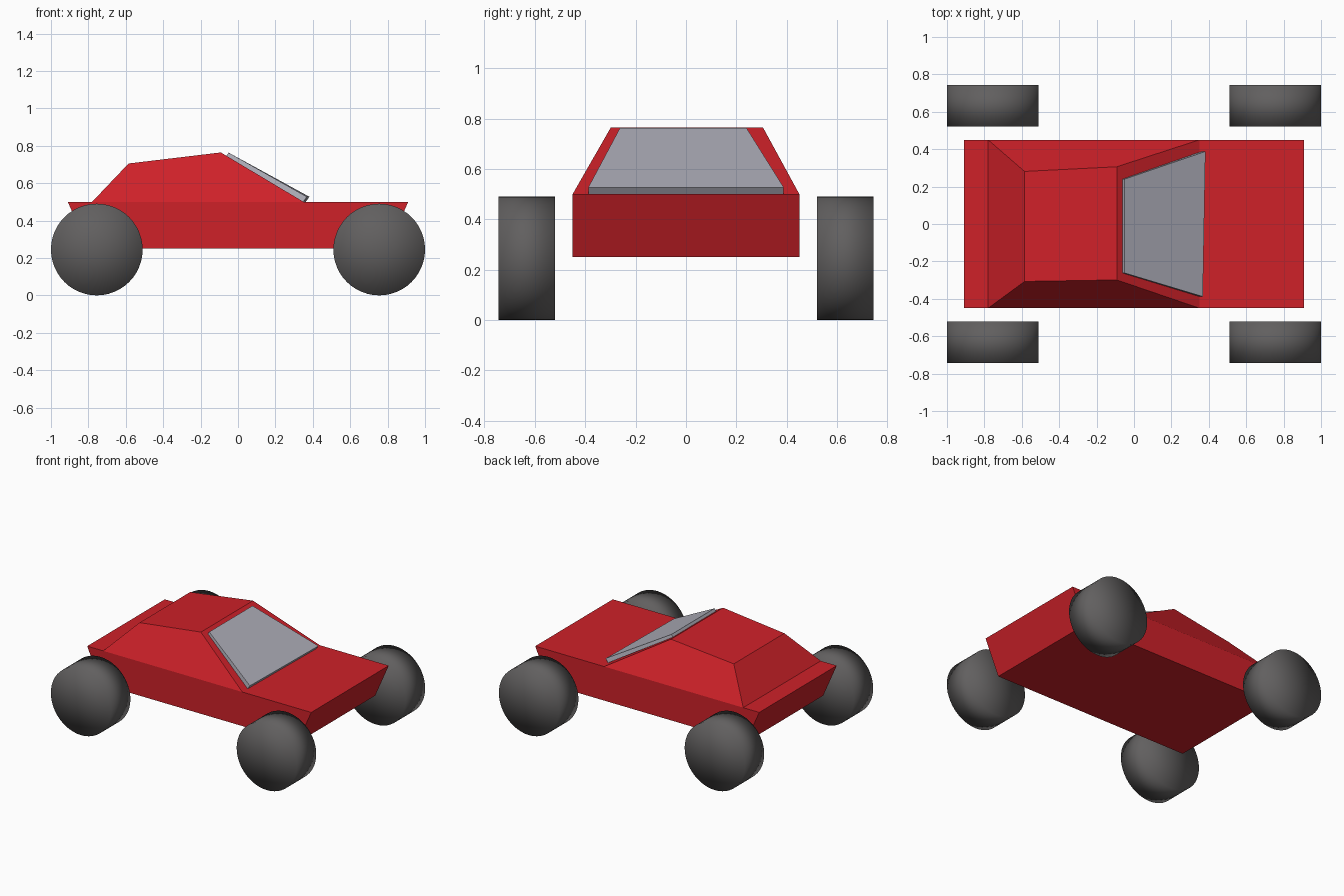
import bpy

if "Cube" in bpy.data.objects:
    bpy.data.objects.remove(bpy.data.objects["Cube"])


def material(name, rgb):
    mat = bpy.data.materials.new(name)
    mat.diffuse_color = (*rgb, 1)
    mat.use_nodes = True
    mat.node_tree.nodes["Principled BSDF"].inputs["Base Color"].default_value = mat.diffuse_color
    return mat


red = material("red_paint", (0.62, 0.015, 0.022))
rubber = material("dark_rubber", (0.12, 0.115, 0.115))
glass = material("glass", (0.42, 0.42, 0.48))


def hull(name, bottom, top, mat):
    """Six-sided block; each ring runs anticlockwise seen from above."""
    faces = [(3, 2, 1, 0), (4, 5, 6, 7)]
    faces += [(i, (i + 1) % 4, (i + 1) % 4 + 4, i + 4) for i in range(4)]
    mesh = bpy.data.meshes.new(name)
    mesh.from_pydata(bottom + top, [], faces)
    mesh.materials.append(mat)
    obj = bpy.data.objects.new(name, mesh)
    bpy.context.collection.objects.link(obj)
    return obj


def rectangle(x0, x1, y, z):
    return [(x0, -y, z), (x1, -y, z), (x1, y, z), (x0, y, z)]


# Lower body, with ends raked inward toward the floor
hull("car_body", rectangle(-0.80, 0.80, 0.45, 0.25),
     rectangle(-0.91, 0.91, 0.45, 0.50), red)

# Tapered cabin with a roof rising toward the windscreen
hull("cabin", rectangle(-0.78, 0.35, 0.45, 0.50),
     [(-0.585, -0.307, 0.705), (-0.092, -0.299, 0.764),
      (-0.092, 0.306, 0.764), (-0.585, 0.281, 0.705)], red)

# Sloping windscreen slab
hull("windscreen",
     [(-0.062, -0.262, 0.745), (0.350, -0.388, 0.500),
      (0.362, 0.388, 0.500), (-0.062, 0.240, 0.745)],
     [(-0.050, -0.262, 0.763), (0.368, -0.388, 0.527),
      (0.382, 0.388, 0.527), (-0.050, 0.240, 0.763)], glass)

# Four smooth-shaded wheels
for end, x in (("front", 0.755), ("rear", -0.755)):
    for side, y in (("right", -0.632), ("left", 0.632)):
        bpy.ops.mesh.primitive_cylinder_add(
            vertices=48, radius=0.245, depth=0.224, end_fill_type='TRIFAN',
            location=(x, y, 0.245), rotation=(1.5707963, 0, 0))
        wheel = bpy.context.object
        wheel.name = f"{end}_{side}_wheel"
        wheel.data.materials.append(rubber)
        bpy.ops.object.shade_smooth()
